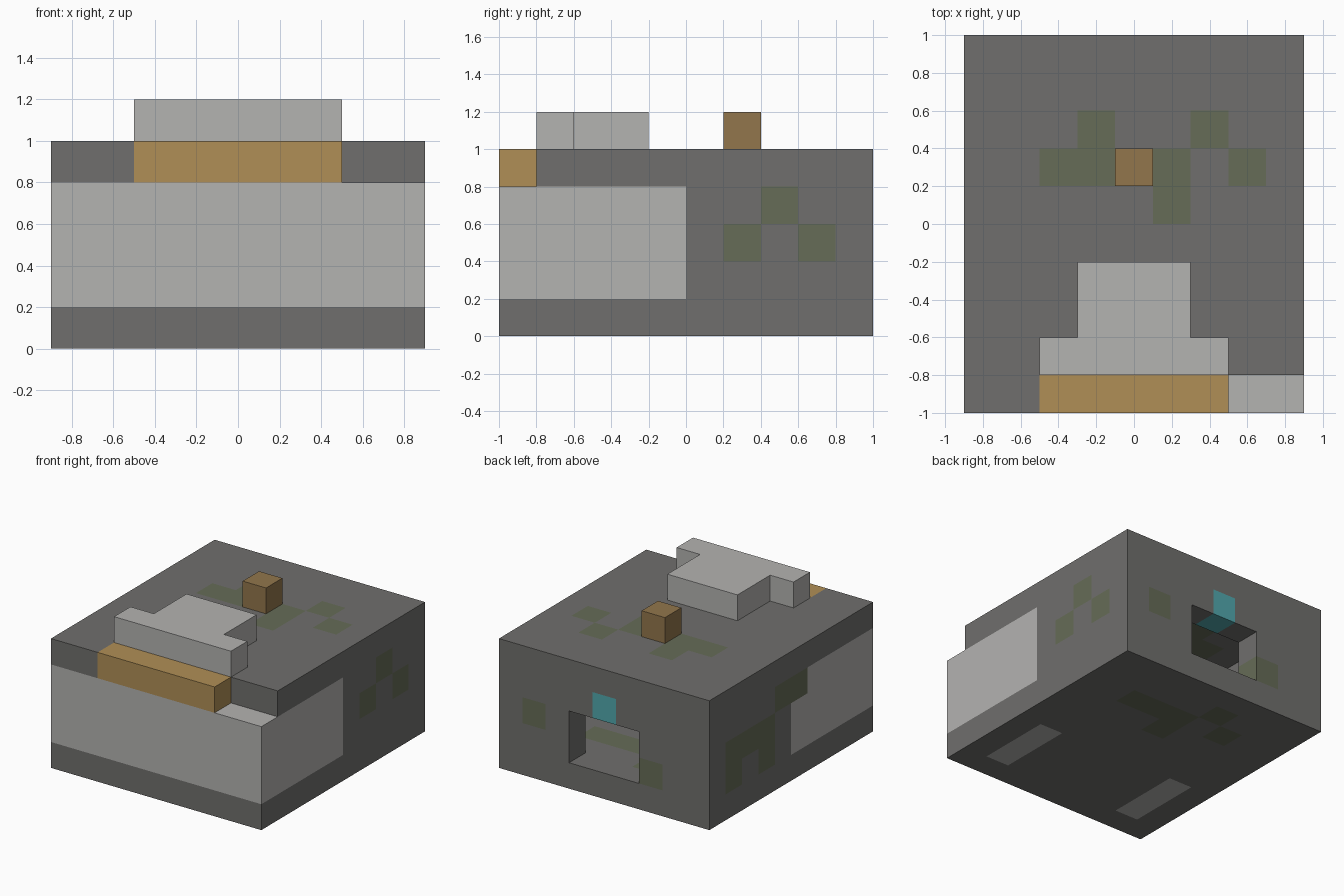
import bpy
import bmesh
from itertools import product
from mathutils import Vector

CELL = 0.2
ORIGIN = Vector((-0.9, -1.0, 0.0))

if "Cube" in bpy.data.objects:
    bpy.data.objects.remove(bpy.data.objects["Cube"], do_unlink=True)


def material(name, rgb):
    """Flat material from an sRGB colour in 0-255."""
    linear = [((c / 255 + 0.055) / 1.055) ** 2.4 for c in rgb] + [1.0]
    mat = bpy.data.materials.new(name)
    mat.use_nodes = True
    mat.diffuse_color = linear
    mat.node_tree.nodes["Principled BSDF"].inputs["Base Color"].default_value = linear
    return mat


DARK = material("dark stone", (112, 111, 109))
LIGHT = material("light stone", (180, 179, 177))
GOLD = material("golden wood", (176, 143, 86))
BROWN = material("brown wood", (146, 118, 76))
MOSS = material("moss green", (102, 108, 87))
CYAN = material("cyan glass", (82, 168, 173))


def block(xs, ys, zs):
    """Set of grid cells; each axis is one index or an inclusive (first, last)."""
    spans = [(a, a) if isinstance(a, int) else a for a in (xs, ys, zs)]
    return set(product(*(range(lo, hi + 1) for lo, hi in spans)))


def build(name, cells, base, paint=()):
    """Skin a set of cells; later paint entries override earlier ones."""
    colours = [base] + [mat for mat, _ in paint]
    slot = {}
    for i, (_, painted) in enumerate(paint, 1):
        slot.update((c, i) for c in painted)
    bm = bmesh.new()
    for cell in sorted(cells):
        for axis, side in product(range(3), (0, 1)):
            neighbour = list(cell)
            neighbour[axis] += 2 * side - 1
            if tuple(neighbour) in cells:
                continue
            u, v = (axis + 1) % 3, (axis + 2) % 3
            ring = [(0, 0), (1, 0), (1, 1), (0, 1)]
            verts = []
            for du, dv in ring if side else reversed(ring):
                p = Vector(cell)
                p[axis] += side
                p[u] += du
                p[v] += dv
                verts.append(bm.verts.new(ORIGIN + p * CELL))
            bm.faces.new(verts).material_index = slot.get(cell, 0)
    bmesh.ops.remove_doubles(bm, verts=bm.verts, dist=0.001)
    mesh = bpy.data.meshes.new(name)
    bm.to_mesh(mesh)
    bm.free()
    for mat in colours:
        mesh.materials.append(mat)
    obj = bpy.data.objects.new(name, mesh)
    bpy.context.collection.objects.link(obj)
    return obj


# Hollow body with a rear doorway and a notch along the front top edge
room = block((1, 7), (1, 8), (1, 3))
doorway = block((3, 5), 9, (1, 2))
notch = block((2, 8), 0, 4)
body = block((0, 8), (0, 9), (0, 4)) - room - doorway - notch

# Light band around the front half, and two strips underneath
band = block((0, 8), (0, 4), (1, 3))
strips = block(1, (1, 3), 0) | block(7, (1, 3), 0)

# Moss patches on each side
moss_top = (block((2, 3), 6, 4) | block(3, 7, 4) | block(5, (5, 6), 4)
            | block(6, 7, 4) | block(7, 6, 4))
moss_floor = (block((4, 6), 7, 0) | block(4, 6, 0)
              | block(3, 8, 0) | block(2, 7, 0))
moss_right = block(8, 6, 2) | block(8, 7, 3) | block(8, 8, 2)
moss_left = (block(0, (4, 5), 3) | block(0, 6, (1, 2))
             | block(0, 7, 2) | block(0, 8, (1, 2)))
moss_back = block(7, 9, 2) | block(2, 9, 1)

build("body", body, DARK, [
    (LIGHT, band | strips),
    (MOSS, moss_top | moss_floor | moss_right | moss_left | moss_back),
    (CYAN, block(4, 9, 3)),
])

# Parts on the front edge and the roof
build("front_beam", block((2, 6), 0, 4), GOLD)
build("roof_slab", block((2, 6), 1, 5) | block((3, 5), (2, 3), 5), LIGHT)
build("roof_peg", block(4, 6, 5), BROWN)
